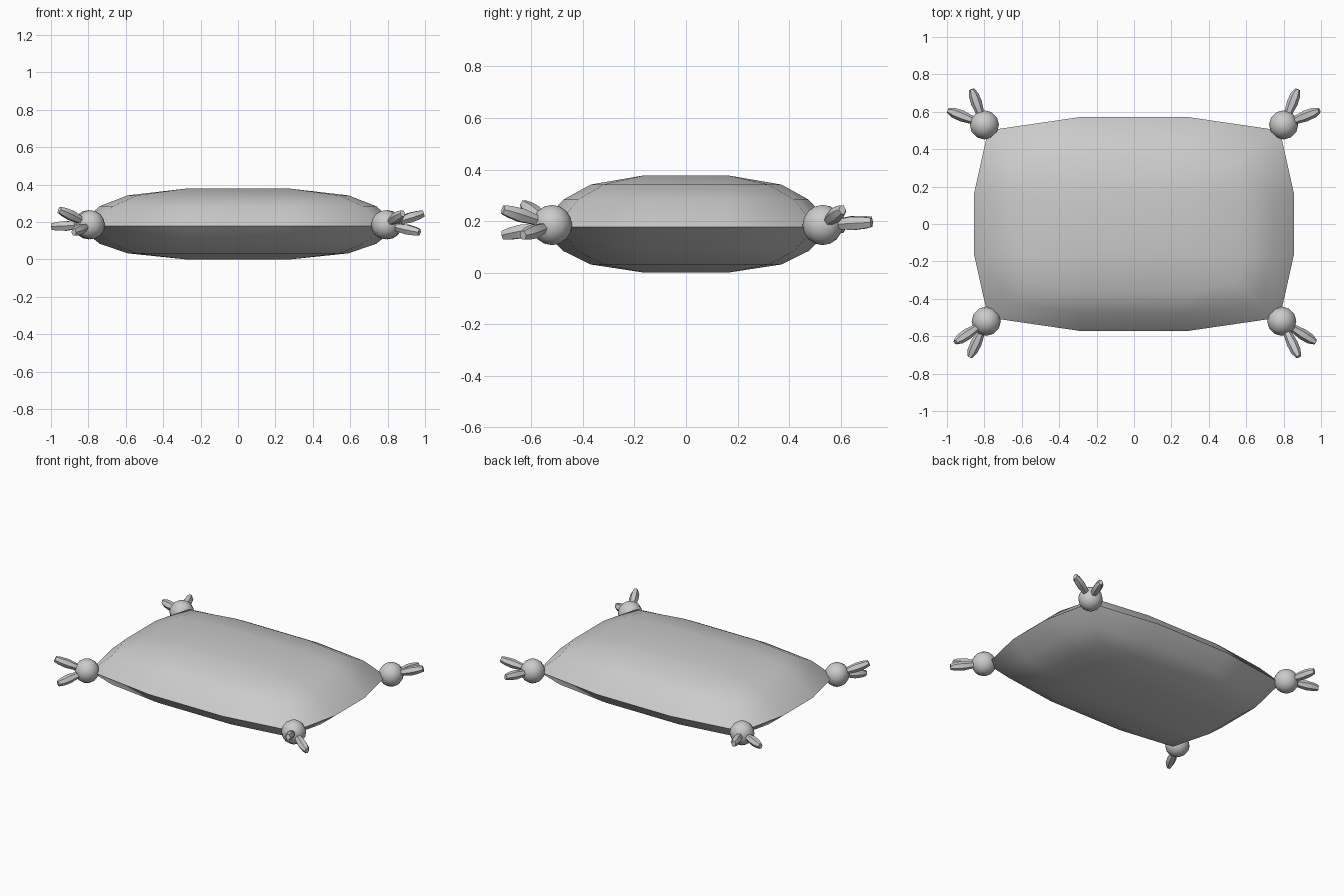
import bpy, bmesh, math
from mathutils import Vector

if "Cube" in bpy.data.objects:
    bpy.data.objects.remove(bpy.data.objects["Cube"])

SEAM_Z = 0.178


def finish(bm, name, angle):
    bmesh.ops.recalc_face_normals(bm, faces=bm.faces)
    me = bpy.data.meshes.new(name)
    bm.to_mesh(me)
    bm.free()
    ob = bpy.data.objects.new(name, me)
    bpy.context.collection.objects.link(ob)
    bpy.ops.object.select_all(action='DESELECT')
    bpy.context.view_layer.objects.active = ob
    ob.select_set(True)
    bpy.ops.object.shade_smooth_by_angle(angle=math.radians(angle))
    return ob


# Cushion: three twelve-point rings per side around a flat centre panel
EX, EY = 0.28, 0.16


def ring(cx, cy, mx, my):
    return [(cx, cy), (EX, my), (-EX, my), (-cx, cy), (-mx, EY), (-mx, -EY),
            (-cx, -cy), (-EX, -my), (EX, -my), (cx, -cy), (mx, -EY), (mx, EY)]


bm = bmesh.new()
seam = [bm.verts.new((x, y, SEAM_Z)) for x, y in ring(0.78, 0.50, 0.856, 0.573)]
for height in (0.2, -SEAM_Z):
    prev = seam
    for dims, h in (((0.67, 0.42, 0.74, 0.475), 0.53), ((0.54, 0.32, 0.59, 0.37), 0.82)):
        cur = [bm.verts.new((x, y, SEAM_Z + height * h)) for x, y in ring(*dims)]
        for i in range(12):
            j = (i + 1) % 12
            bm.faces.new((prev[i], prev[j], cur[j], cur[i]))
        prev = cur
    c = [bm.verts.new((sx * EX, sy * EY, SEAM_Z + height))
         for sx, sy in ((1, 1), (-1, 1), (-1, -1), (1, -1))]
    bm.faces.new(c)
    for k in range(4):
        i = k * 3
        bm.faces.new((prev[i], prev[i + 1], c[k], prev[i - 1]))
        bm.faces.new((prev[i + 1], prev[i + 2], c[(k + 1) % 4], c[k]))
finish(bm, "cushion", 50)


# Tassel strand: six-sided, swelling in the middle and flattened at the tip
def strand(name, start, tip):
    start, tip = Vector(start), Vector(tip)
    d = tip - start
    side = d.cross(Vector((0, 0, 1))).normalized()
    up = side.cross(d).normalized()
    bm = bmesh.new()
    rings = []
    for t, w, h in ((0.2, 0.018, 0.018), (0.62, 0.030, 0.030), (0.85, 0.027, 0.026), (1, 0.014, 0.020)):
        p = start + d * t
        rings.append([bm.verts.new(p + side * w * math.cos(a) + up * h * math.sin(a))
                      for a in (k * math.pi / 3 for k in range(6))])
    for a, b in zip(rings, rings[1:]):
        for i in range(6):
            j = (i + 1) % 6
            bm.faces.new((a[i], a[j], b[j], b[i]))
    bm.faces.new(rings[0])
    bm.faces.new(rings[-1])
    finish(bm, name, 35)


# Corner knots, each with two strands
tassels = {
    "back_left": ((-0.80, 0.53), (-0.995, 0.607, 0.175), (-0.868, 0.72, 0.20)),
    "back_right": ((0.80, 0.53), (0.99, 0.607, 0.245), (0.875, 0.72, 0.195)),
    "front_left": ((-0.79, -0.52), (-0.955, -0.632, 0.265), (-0.878, -0.71, 0.145)),
    "front_right": ((0.79, -0.52), (0.97, -0.632, 0.145), (0.880, -0.71, 0.245)),
}
for name, (knot, *tips) in tassels.items():
    centre = (*knot, 0.185)
    bm = bmesh.new()
    bmesh.ops.create_uvsphere(bm, u_segments=12, v_segments=8, radius=0.078)
    bmesh.ops.translate(bm, verts=bm.verts, vec=centre)
    finish(bm, name + "_knot", 50)
    for n, tip in enumerate(tips, 1):
        strand(f"{name}_strand_{n}", centre, tip)
